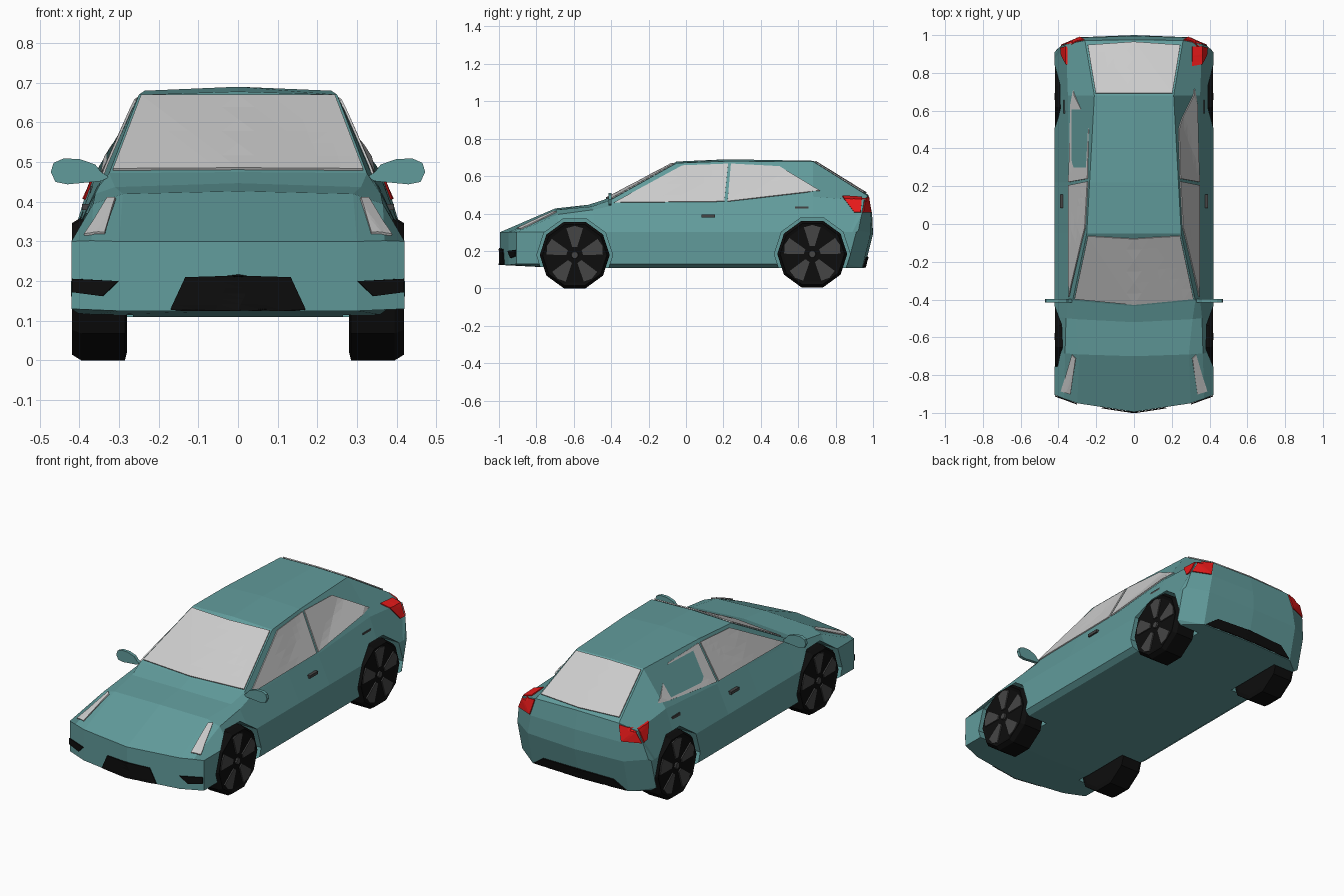
import bpy, bmesh, math
from mathutils import Vector
from mathutils.bvhtree import BVHTree

if "Cube" in bpy.data.objects:
    bpy.data.objects.remove(bpy.data.objects["Cube"])

def mat(name, r, g, b):
    m = bpy.data.materials.new(name)
    m.diffuse_color = (r, g, b, 1)
    m.use_nodes = True
    m.node_tree.nodes["Principled BSDF"].inputs["Base Color"].default_value = m.diffuse_color
    return m

PAINT = mat("paint", .12, .33, .33)
BLACK = mat("black", .004, .004, .004)
DARK = mat("dark_grey", .06, .06, .06)
RED = mat("red", .8, .01, .01)

def make(name, bm, material=None):
    bmesh.ops.recalc_face_normals(bm, faces=bm.faces)
    me = bpy.data.meshes.new(name)
    bm.to_mesh(me)
    bm.free()
    ob = bpy.data.objects.new(name, me)
    bpy.context.collection.objects.link(ob)
    if material:
        me.materials.append(material)
    return ob

# body: lofted half sections, mirrored
# y, bow, lower setback, waist setback, E x, E z, F x, F z, centre z
STATIONS = [
    (-.995, .09, 0, 0, .37, .302, .30, .30, .30),
    (-.70, .02, 0, 0, .365, .395, .29, .42, .427),
    (-.52, .03, 0, 0, .36, .42, .31, .437, .447),
    (-.435, .05, 0, 0, .35, .44, .325, .472, .475),
    (-.05, 0, 0, 0, .348, .45, .25, .67, .678),
    (.22, 0, 0, 0, .348, .455, .235, .68, .69),
    (.68, 0, 0, 0, .35, .49, .21, .678, .682),
    (.975, -.06, .09, .04, .36, .47, .26, .495, .50),
    (.995, -.085, .07, .02, .39, .40, .28, .40, .40),
    (1.0, -.09, .045, 0, .41, .31, .30, .295, .29)]

bm = bmesh.new()
rings = []
for i, (y0, bow, low, waist, xe, ze, xf, zf, zg) in enumerate(STATIONS):
    first, last = i == 0, i == len(STATIONS) - 1
    zb = .125 if first else .11
    xb = .30 if first or last else .39
    half = [(0, zb), (xb, zb), (.42, .13), (.42, .30), (xe, ze), (xf, zf), (0, zg)]
    pts = []
    for k, (x, z) in enumerate(half):
        y = y0 + bow * (x / .42) ** (2 if y0 < 0 else 6)
        y -= low if k < 3 else waist if k == 3 else 0
        pts.append((x, y, z))
    pts += [(-x, y, z) for x, y, z in pts[5:0:-1]]
    rings.append([bm.verts.new(p) for p in pts])
for a, b in zip(rings, rings[1:]):
    for k in range(12):
        n = (k + 1) % 12
        bm.faces.new((a[k], a[n], b[n], b[k]))
for r in (rings[0], rings[-1]):
    for idx in ((0, 1, 5, 6), (1, 2, 3, 4, 5), (0, 6, 7, 11), (7, 8, 9, 10, 11)):
        bm.faces.new([r[k] for k in idx])
bmesh.ops.recalc_face_normals(bm, faces=bm.faces)
surface = BVHTree.FromBMesh(bm)
body = make("body", bm, PAINT)

def revolve(bm, profile, y, z, side, n=10):
    """Closed solid from (x, radius) pairs about an axle along x."""
    rs = []
    for x, r in profile:
        rs.append([bm.verts.new((side * x, y + r * math.sin(math.tau * (k + .5) / n),
                                 z - r * math.cos(math.tau * (k + .5) / n))) for k in range(n)])
    for a, b in zip(rs, rs[1:]):
        for k in range(n):
            bm.faces.new((a[k], a[(k + 1) % n], b[(k + 1) % n], b[k]))
    bm.faces.new(rs[0])
    bm.faces.new(rs[-1])

# wheel arches
AXLES = ((-.595, .178), (.675, .183))
bm = bmesh.new()
for y, z in AXLES:
    for s in (1, -1):
        revolve(bm, [(.265, .203), (.5, .203)], y, z, s)
cutter = make("arch_cutter", bm)
cutter.hide_render = True
mod = body.modifiers.new("arches", 'BOOLEAN')
mod.operation, mod.object = 'DIFFERENCE', cutter
for solver in ('EXACT', 'MANIFOLD', 'FLOAT'):
    mod.solver = solver
    bpy.context.view_layer.update()
    cut = bpy.data.meshes.new_from_object(body.evaluated_get(bpy.context.evaluated_depsgraph_get()))
    if len(cut.polygons) > 100:
        body.data = cut
        break
body.modifiers.clear()
bpy.data.objects.remove(cutter)

# wheels: tyre, five spokes, hub
for (y, z), end in zip(AXLES, ("front", "rear")):
    for s, side in ((1, "right"), (-1, "left")):
        bm = bmesh.new()
        revolve(bm, [(.28, .165), (.285, .187), (.395, .187), (.418, .172), (.412, .155)], y, z, s)
        make(f"{end}_{side}_tyre", bm, BLACK)
        bm = bmesh.new()
        for k in range(5):
            a = math.tau * k / 5
            sec = []
            for r, t in ((.045, -.3), (.15, -.3), (.156, 0), (.15, .3), (.045, .3)):
                sec.append((y + r * math.sin(a + t), z + r * math.cos(a + t)))
            f = bm.faces.new([bm.verts.new((s * .408, p, q)) for p, q in sec])
            top = bmesh.ops.extrude_face_region(bm, geom=[f])["geom"]
            bmesh.ops.translate(bm, vec=(s * .011, 0, 0),
                                verts=[v for v in top if isinstance(v, bmesh.types.BMVert)])
        make(f"{end}_{side}_spokes", bm, DARK)
        bm = bmesh.new()
        revolve(bm, [(.40, .022), (.421, .018)], y, z, s)
        make(f"{end}_{side}_hub", bm, DARK)

AXES = {"front": (lambda u, v: (u, -3, v), (0, 1, 0)),
        "back": (lambda u, v: (u, 3, v), (0, -1, 0)),
        "side": (lambda u, v: (3, u, v), (-1, 0, 0)),
        "top": (lambda u, v: (u, v, 3), (0, 0, -1))}

def panel(name, view, outline, material=None, mirror=False):
    """Thin plate: an outline projected onto the body surface."""
    origin, ray = AXES[view]
    bm = bmesh.new()
    bm.faces.new([bm.verts.new(origin(u, v)) for u, v in outline])
    bmesh.ops.triangulate(bm, faces=bm.faces)
    bmesh.ops.subdivide_edges(bm, edges=bm.edges, cuts=5, use_grid_fill=True)
    for v in bm.verts:
        hit, normal, _, _ = surface.ray_cast(v.co, Vector(ray))
        if hit is None:
            hit, normal, _, _ = surface.find_nearest(v.co + Vector(ray) * 2.1)
        v.co = hit + normal * .004
    for s in ((1, -1) if mirror else (1,)):
        part = bm.copy()
        for v in part.verts:
            v.co.x *= s
        label = name if not mirror else name + ("_right" if s > 0 else "_left")
        ob = make(label, part, material)
        m = ob.modifiers.new("thickness", 'SOLIDIFY')
        m.thickness, m.offset = .006, 0
    bm.free()

def sym(pts):
    return pts + [(-u, v) for u, v in reversed(pts) if u]

# glass
panel("windscreen", "front", sym([(0, .480), (.315, .478), (.244, .664)]))
panel("rear_window", "top", sym([(0, .962), (.245, .945), (.203, .69)]))
panel("front_side_window", "side", [(-.385, .457), (.205, .463), (.225, .664), (-.02, .655)], mirror=True)
panel("rear_side_window", "side", [(.222, .463), (.715, .52), (.50, .65), (.24, .664)], mirror=True)

# lamps
panel("headlamp", "top", [(.335, -.90), (.385, -.885), (.328, -.69), (.308, -.71)], mirror=True)
panel("tail_lamp_side", "side", [(.835, .492), (.94, .485), (.935, .405), (.90, .405)], RED, True)
panel("tail_lamp_rear", "back", [(.262, .49), (.35, .475), (.385, .405), (.285, .405)], RED, True)

# bumper openings
panel("grille", "front", sym([(0, .128), (.17, .128), (.132, .21), (0, .214)]), BLACK)
panel("fog_opening", "front", [(.30, .20), (.34, .162), (.416, .172), (.416, .206)], BLACK, True)
panel("rear_diffuser", "back", sym([(0, .115), (.29, .115), (.22, .165), (0, .17)]), BLACK)

# door mirrors and handles
MIRROR = [(.325, .462), (.345, .452), (.43, .444), (.46, .45), (.472, .475), (.465, .498),
          (.44, .509), (.40, .508), (.36, .494), (.345, .475)]
for s, side in ((1, "right"), (-1, "left")):
    bm = bmesh.new()
    f = bm.faces.new([bm.verts.new((s * x, -.415, z)) for x, z in MIRROR])
    geo = bmesh.ops.extrude_face_region(bm, geom=[f])["geom"]
    bmesh.ops.translate(bm, vec=(0, .018, 0), verts=[v for v in geo if isinstance(v, bmesh.types.BMVert)])
    make(f"{side}_door_mirror", bm, PAINT)
    for label, x, y, z in (("front", .383, .12, .387), ("rear", .363, .62, .43)):
        bm = bmesh.new()
        bmesh.ops.create_cube(bm, size=1)
        for v in bm.verts:
            v.co = (s * x + v.co.x * .02, y + v.co.y * .072, z + v.co.z * .016)
        make(f"{label}_{side}_handle", bm, DARK)
